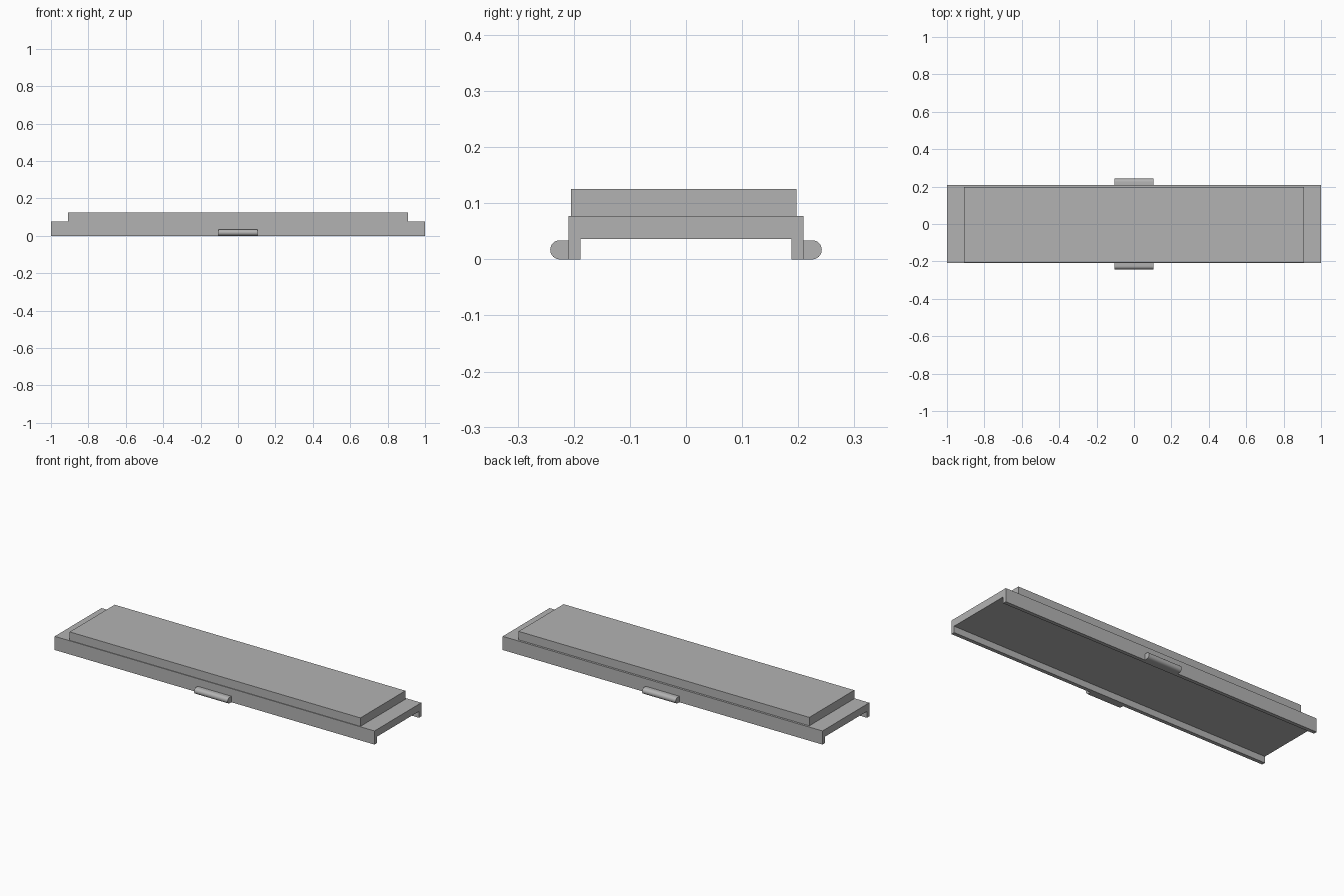
import bpy
import math

cube = bpy.data.objects.get("Cube")
if cube:
    bpy.data.objects.remove(cube, do_unlink=True)

grey = bpy.data.materials.new("plain_grey")
grey.use_nodes = True
colour = (0.45, 0.45, 0.45, 1)
grey.diffuse_color = colour
grey.node_tree.nodes["Principled BSDF"].inputs["Base Color"].default_value = colour


def extrude_x(name, profile, half_length):
    """Extrude a counter-clockwise (y, z) profile along x."""
    n = len(profile)
    verts = [(x, y, z) for x in (-half_length, half_length) for y, z in profile]
    faces = [tuple(reversed(range(n))), tuple(range(n, 2 * n))]
    faces += [(i, (i + 1) % n, n + (i + 1) % n, n + i) for i in range(n)]
    mesh = bpy.data.meshes.new(name)
    mesh.from_pydata(verts, [], faces)
    mesh.materials.append(grey)
    obj = bpy.data.objects.new(name, mesh)
    bpy.context.collection.objects.link(obj)
    return obj


# Base channel: flat deck with a thin lip down each long side
OUTER, INNER, DECK, UNDER = 0.209, 0.188, 0.077, 0.036
extrude_x("base_channel", [
    (-OUTER, 0), (-INNER, 0), (-INNER, UNDER), (INNER, UNDER),
    (INNER, 0), (OUTER, 0), (OUTER, DECK), (-OUTER, DECK)], 1.0)

# Raised slab, set slightly towards the front
extrude_x("top_slab", [
    (-0.205, DECK), (0.197, DECK), (0.197, 0.125), (-0.205, 0.125)], 0.909)

# Rounded grip on each long side
RADIUS, REACH, STEPS = 0.017, 0.242, 16
arc = [math.pi * (i / STEPS - 0.5) for i in range(STEPS + 1)]
back = [(OUTER, 2 * RADIUS), (OUTER, 0)]
back += [(REACH - RADIUS + RADIUS * math.cos(a), RADIUS + RADIUS * math.sin(a)) for a in arc]
front = [(-y, z) for y, z in reversed(back)]
for name, profile in (("back_grip", back), ("front_grip", front)):
    grip = extrude_x(name, profile, 0.105)
    bpy.ops.object.select_all(action="DESELECT")
    grip.select_set(True)
    bpy.context.view_layer.objects.active = grip
    bpy.ops.object.shade_smooth_by_angle(angle=math.radians(30))
